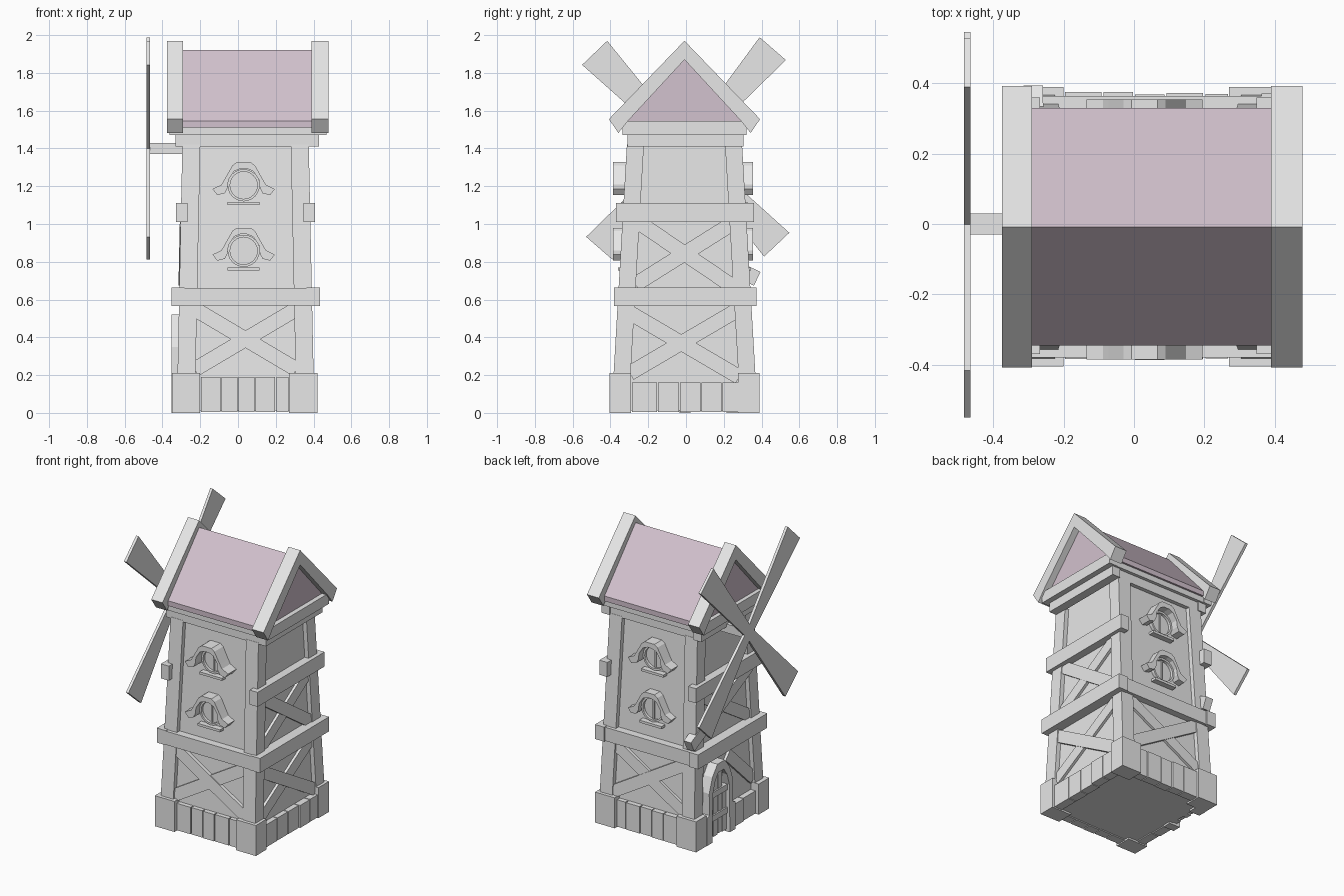
import bpy, bmesh, math, random
from mathutils import Vector

random.seed(4)
if "Cube" in bpy.data.objects:
    bpy.data.objects.remove(bpy.data.objects["Cube"])

CX, CY = 0.04, -0.008    # tower axis


def material(name, rgb):
    m = bpy.data.materials.new(name)
    m.use_nodes = True
    m.diffuse_color = (*rgb, 1)
    m.node_tree.nodes["Principled BSDF"].inputs["Base Color"].default_value = (*rgb, 1)
    return m


GREY = material("pale_grey", (0.8, 0.8, 0.8))
MAUVE = material("mauve_roof", (0.65, 0.54, 0.62))


def finish(name, bm, mat):
    bmesh.ops.recalc_face_normals(bm, faces=bm.faces)
    mesh = bpy.data.meshes.new(name)
    bm.to_mesh(mesh)
    bm.free()
    mesh.materials.append(mat)
    ob = bpy.data.objects.new(name, mesh)
    bpy.context.collection.objects.link(ob)
    return ob


def loft(name, low, high, mat=GREY):
    """Solid between two matching rings of points."""
    bm = bmesh.new()
    a = [bm.verts.new(p) for p in low]
    b = [bm.verts.new(p) for p in high]
    bm.faces.new(a)
    bm.faces.new(b)
    for i in range(len(a)):
        j = (i + 1) % len(a)
        bm.faces.new((a[i], a[j], b[j], b[i]))
    return finish(name, bm, mat)


def prism(name, pts, axis, a, b, mat=GREY):
    """Extrude a (side, z) outline along x or y."""
    def place(d):
        return [(d, u, z) if axis == "x" else (u, d, z) for u, z in pts]
    return loft(name, place(a), place(b), mat)


def rect(x0, x1, y0, y1, z):
    return [(x0, y0, z), (x1, y0, z), (x1, y1, z), (x0, y1, z)]


def box(name, x0, x1, y0, y1, z0, z1, mat=GREY):
    return loft(name, rect(x0, x1, y0, y1, z0), rect(x0, x1, y0, y1, z1), mat)


def half_x(z):
    return 0.36 - 0.021 * (z - 0.21)


def half_y(z):
    return 0.375 - 0.058 * (z - 0.21)


def wall_point(side, u, z, out):
    """Point on a wall; u runs along it, out is measured from the post face."""
    axis, s = side
    if axis == "x":
        return Vector((CX + s * (half_x(z) + out), CY + u, z))
    return Vector((CX + u, CY + s * (half_y(z) + out), z))


def brace(name, side, p, q, width, out):
    d = (Vector(q) - Vector(p)).normalized() * width / 2
    ring = [(p[0] - d.y, p[1] + d.x), (q[0] - d.y, q[1] + d.x),
            (q[0] + d.y, q[1] - d.x), (p[0] + d.y, p[1] - d.x)]
    loft(name, [wall_point(side, u, z, -0.05) for u, z in ring],
         [wall_point(side, u, z, out) for u, z in ring])


# Tapered tower walls
def wall_ring(z, inset):
    hx, hy = half_x(z) - inset, half_y(z) - inset
    return rect(CX - hx, CX + hx, CY - hy, CY + hy, z)


loft("tower_walls", wall_ring(0.012, 0.03), wall_ring(1.47, 0.03))

# Corner posts and base corner stones
for sx in (-1, 1):
    for sy in (-1, 1):
        def post_ring(z):
            x, y = CX + sx * half_x(z), CY + sy * half_y(z)
            return rect(x - sx * 0.095, x, y - sy * 0.09, y, z)
        loft("corner_post", post_ring(0.1), post_ring(1.42))
        x, y = CX - 0.005 + sx * 0.385, CY + sy * 0.398
        box("corner_stone", x - sx * 0.15, x, y - sy * 0.115, y, 0, 0.21)

# Base stones between the corners
front_cuts = (-0.2, -0.09, 0, 0.09, 0.2, 0.27)
side_cuts = (-0.29, -0.15, -0.035, 0.08, 0.19, 0.28)
for s in (-1, 1):
    for a, b in zip(front_cuts, front_cuts[1:]):
        y = CY + s * (0.38 + random.uniform(-0.006, 0.006))
        box("base_stone", a + 0.003, b - 0.003, y - s * 0.06, y, 0.005, 0.19)
    for a, b in zip(side_cuts, side_cuts[1:]):
        if s < 0 and b > 0:
            continue
        x = CX + s * (0.37 + random.uniform(-0.006, 0.006))
        box("base_stone", x - s * 0.06, x, a + 0.003, b - 0.003, 0.005, 0.16)

# Horizontal belts
for s in (-1, 1):
    x = CX + s * 0.393
    box("lower_side_belt", x - s * 0.07, x, -0.38, 0.372, 0.565, 0.665)
    y = CY + s * 0.372
    box("lower_front_belt", -0.32, 0.40, y - s * 0.06, y, 0.568, 0.662)
    x = CX + s * 0.368
    box("middle_side_belt", x - s * 0.06, x, -0.37, 0.36, 1.01, 1.11)
    x = CX + 0.01 + s * 0.38
    box("top_side_belt", x - s * 0.06, x, -0.31, 0.305, 1.41, 1.472)
    y = CY + s * 0.303
    box("top_front_belt", -0.27, 0.375, y - s * 0.06, y, 1.41, 1.475)

# Crossed braces
for s in (-1, 1):
    brace("front_brace", ("y", s), (-0.27, 0.23), (0.27, 0.55), 0.08, -0.012)
    brace("front_brace", ("y", s), (-0.27, 0.55), (0.27, 0.23), 0.08, -0.006)
brace("side_brace", ("x", 1), (-0.29, 0.21), (0.29, 0.55), 0.08, -0.012)
brace("side_brace", ("x", 1), (-0.29, 0.53), (0.29, 0.19), 0.08, -0.006)
brace("side_brace", ("x", 1), (-0.26, 0.68), (0.25, 1.0), 0.08, -0.012)
brace("side_brace", ("x", 1), (-0.26, 1.02), (0.27, 0.66), 0.08, -0.006)
brace("side_brace", ("x", -1), (-0.26, 0.68), (0.25, 1.0), 0.08, -0.012)
brace("long_side_brace", ("x", -1), (-0.26, 1.02), (0.385, 0.71), 0.08, 0.005)
brace("side_brace", ("x", -1), (-0.29, 0.24), (-0.02, 0.5), 0.08, -0.012)


# Round windows with flared hoods
def circle(r, z, n=24):
    return [(WX + r * math.cos(2 * math.pi * i / n),
             z + r * math.sin(2 * math.pi * i / n)) for i in range(n)]


WX = 0.03
OUTER = [(0.037, 0.122), (0.06, 0.105), (0.102, 0.03), (0.118, 0.003), (0.165, -0.02)]
INNER = [(0.14, -0.052), (0.1, -0.042), (0.086, -0.015), (0.08, 0.03), (0.05, 0.075), (0.018, 0.088)]
HOOD = OUTER + INNER
HOOD = HOOD + [(-u, v) for u, v in reversed(HOOD)]
for s, reach in ((-1, 0.378), (1, 0.362)):
    for z in (1.205, 0.858):
        back = CY + s * (half_y(z) - 0.06)
        face = CY + s * (half_y(z) - 0.03)
        prism("window_hood", [(WX + u, z + v) for u, v in HOOD], "y", back, CY + s * reach)
        # Window rim as a ring of quads, then pane and bars
        bm = bmesh.new()
        rings = [[bm.verts.new((x, y, zz)) for x, zz in circle(r, z)]
                 for r, y in ((0.085, back), (0.085, face + s * 0.025),
                              (0.072, face + s * 0.025), (0.072, back))]
        for a, b in zip(rings, rings[1:] + rings[:1]):
            for i in range(24):
                j = (i + 1) % 24
                bm.faces.new((a[i], a[j], b[j], b[i]))
        finish("window_rim", bm, GREY)
        prism("window_pane", circle(0.074, z), "y", back, face + s * 0.006)
        box("window_bar", WX - 0.006, WX + 0.006, face, face + s * 0.013, z - 0.072, z + 0.072)
        box("window_sill", WX - 0.085, WX + 0.085, back, face + s * 0.045, z - 0.105, z - 0.088)

# Arched doorway on the sail side
DY = 0.12
ARCH = [(0.155, 0), (0.155, 0.19), (0.128, 0.2), (0.13, 0.35), (0.095, 0.45), (0.04, 0.52)]
HOLE = [(0.03, 0.46), (0.065, 0.41), (0.09, 0.33), (0.095, 0)]
outline = [(DY + u, z) for u, z in ARCH] + [(DY - u, z) for u, z in reversed(ARCH)]
hole = [(DY - u, z) for u, z in reversed(HOLE)] + [(DY + u, z) for u, z in HOLE]
prism("door_frame", outline + hole, "x", -0.352, -0.27)
for i, top in enumerate((0.32, 0.44, 0.43, 0.33)):
    y = DY - 0.095 + i * 0.048
    box("door_plank", -0.326, -0.28, y + 0.002, y + 0.044, 0.015 + 0.006 * (i % 2), top)
for z in (0.13, 0.29):
    box("door_strap", -0.336, -0.3, DY - 0.09, DY + 0.09, z, z + 0.04)

# Roof body
prism("roof", [(CY - 0.338, 1.51), (CY + 0.338, 1.51), (CY + 0.338, 1.545),
               (CY, 1.922), (CY - 0.338, 1.545)], "x", -0.335, 0.435, MAUVE)
box("roof_plate", -0.33, 0.43, CY - 0.325, CY + 0.325, 1.472, 1.512)

# Gable frames with tie beams
RAFTER = [(0, 1.97), (0.4, 1.555), (0.35, 1.482), (0.3, 1.545), (0, 1.87)]
for x0, x1 in ((-0.375, -0.29), (0.39, 0.48)):
    for s in (-1, 1):
        prism("gable_rafter", [(CY + s * u, z) for u, z in RAFTER], "x", x0, x1)
    box("gable_tie", x0 + 0.012, x1 - 0.012, CY - 0.328, CY + 0.328, 1.472, 1.546)

# Sail shaft and four tapering sails
box("sail_shaft", -0.468, -0.28, -0.03, 0.03, 1.37, 1.43)
for angle in (49, 133.7, 229, 313.3):
    a = math.radians(angle)
    c, s = math.cos(a), math.sin(a)
    blade = [(0.0, -0.035), (0.70, -0.092), (0.70, 0.092), (0.0, 0.035)]
    prism("sail", [(r * c - w * s, 1.4 + r * s + w * c) for r, w in blade],
          "x", -0.484, -0.465)
